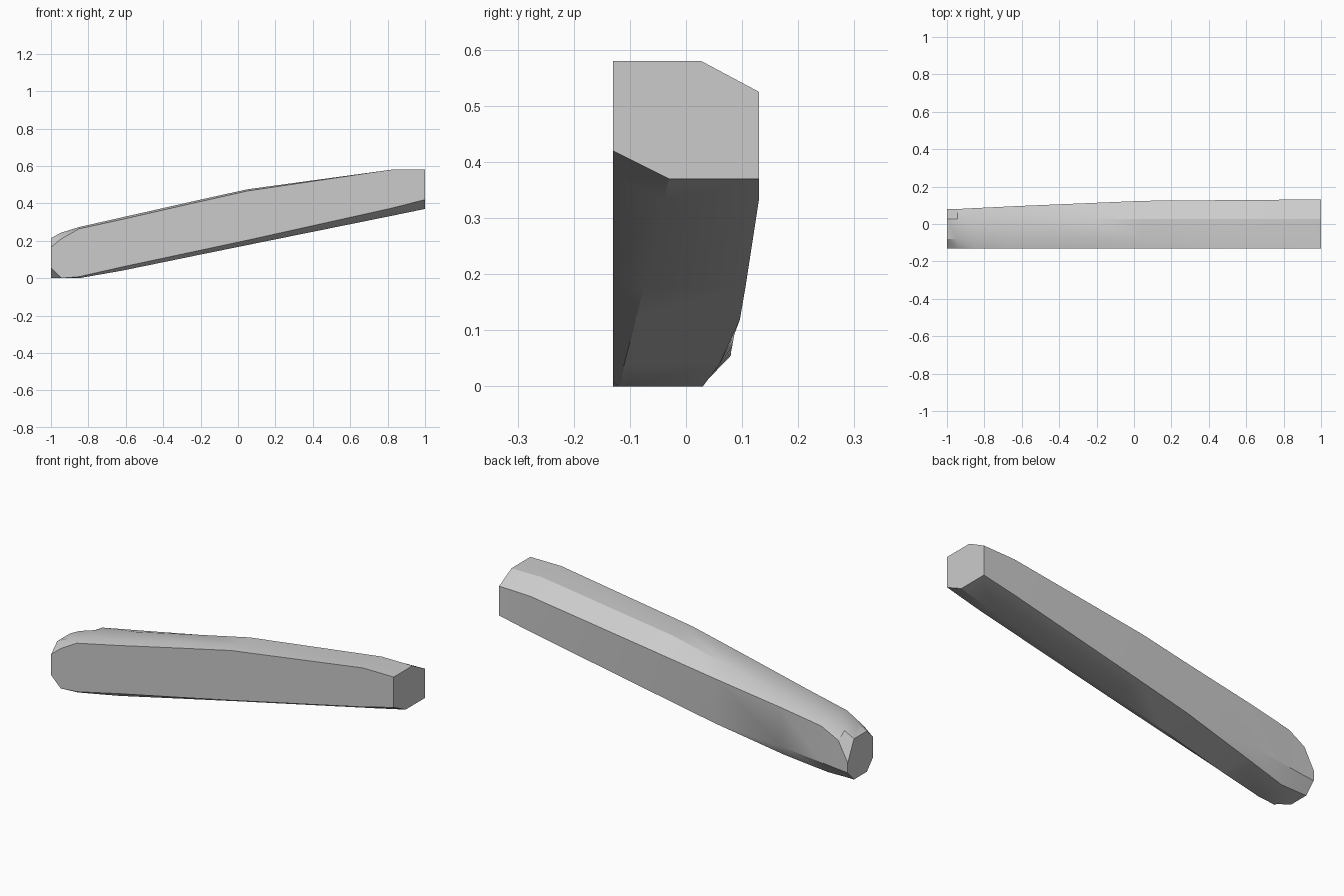
import bpy, bmesh, math

cube = bpy.data.objects.get("Cube")
if cube:
    bpy.data.objects.remove(cube, do_unlink=True)

grey = bpy.data.materials.new("light_grey")
grey.use_nodes = True
colour = (0.6, 0.6, 0.6, 1)
grey.diffuse_color = colour
grey.node_tree.nodes["Principled BSDF"].inputs["Base Color"].default_value = colour

FRONT = -0.13   # flat front side


def section(bm, x, low_front, keel_y, bottom, low_y, low_z, back_y,
            back_low, high_y, back_high, top, high_front):
    """One eight-point ring of the bar, running from low front round the back."""
    points = [(FRONT, low_front), (keel_y, bottom), (low_y, bottom),
              (back_y, back_low), (high_y, back_high), (0.027, top),
              (-0.08, top), (FRONT, high_front)]
    return [bm.verts.new((x, y, z)) for y, z in points]


# Cross-sections from the blunt low end to the high end
STATIONS = [
    (-1.0, .055, -.08, 0, .027, 0, .08, .055, .08, .108, .215, .165),
    (-.945, 0, -.12, 0, .027, 0, .08, .06, .08, .212, .243, .21),
    (-.85, .008, -.12, 0, .03, 0, .082, .07, .085, .264, .273, .264),
    (-.62, .06, -.11, .04, .06, 0, .086, .092, .096, .305, .325, .314),
    (-.235, .142, -.09, .119, .096, 0, .096, .119, .112, .365, .412, .402),
    (.05, .203, -.075, .177, .106, 0, .106, .177, .124, .412, .475, .466),
    (.82, .374, -.04, .333, .13, 0, .13, .333, .13, .52, .58, .58),
    (1.0, .42, -.03, .37, .13, 0, .13, .37, .13, .525, .58, .58),
]

# Tapered bar, lofted through the sections
bm = bmesh.new()
rings = [section(bm, *s) for s in STATIONS]
for a, b in zip(rings, rings[1:]):
    for i in range(len(a)):
        j = (i + 1) % len(a)
        bm.faces.new((a[i], a[j], b[j], b[i]))
bm.faces.new(rings[0])
bm.faces.new(rings[-1])
bmesh.ops.remove_doubles(bm, verts=bm.verts, dist=0.0005)
bmesh.ops.recalc_face_normals(bm, faces=bm.faces)

mesh = bpy.data.meshes.new("tapered_bar")
bm.to_mesh(mesh)
bm.free()
mesh.materials.append(grey)
bar = bpy.data.objects.new("tapered_bar", mesh)
bpy.context.collection.objects.link(bar)

# Soft shading with crisp corners
bpy.ops.object.select_all(action="DESELECT")
bar.select_set(True)
bpy.context.view_layer.objects.active = bar
bpy.ops.object.shade_smooth_by_angle(angle=math.radians(25))
